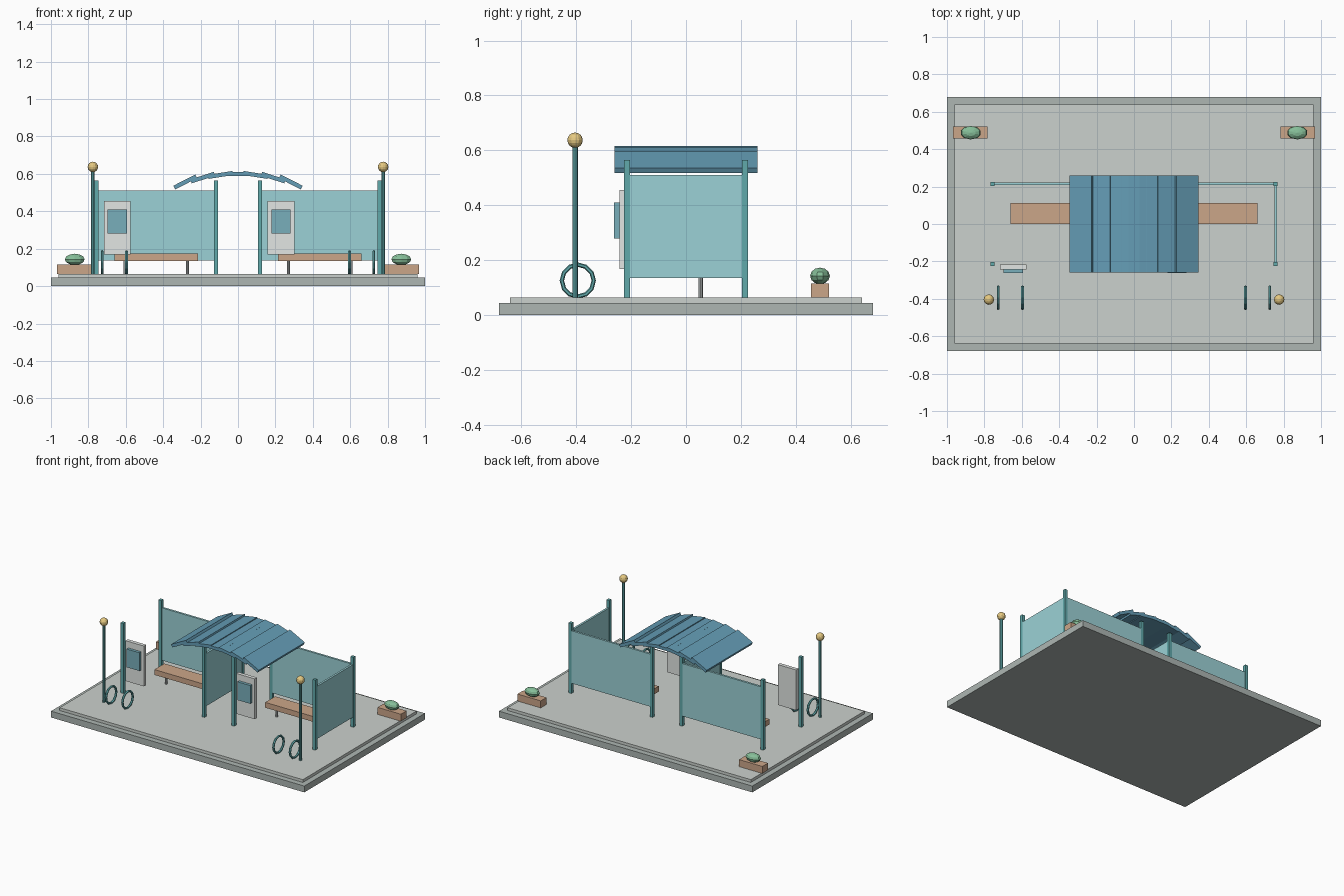
import bpy
from math import radians, pi

if "Cube" in bpy.data.objects:
    bpy.data.objects.remove(bpy.data.objects["Cube"])


def material(name, r, g, b):
    m = bpy.data.materials.new(name)
    m.diffuse_color = (r, g, b, 1)
    m.use_nodes = True
    m.node_tree.nodes["Principled BSDF"].inputs["Base Color"].default_value = m.diffuse_color
    return m


STONE = material("dark_stone", 0.42, 0.47, 0.45)
PAVING = material("paving", 0.60, 0.64, 0.61)
GLASS = material("teal_glass", 0.33, 0.64, 0.67)
FRAME = material("teal_frame", 0.12, 0.40, 0.41)
ROOF = material("blue_roof", 0.13, 0.34, 0.47)
WOOD = material("wood", 0.60, 0.38, 0.25)
METAL = material("metal", 0.52, 0.55, 0.55)
BOARD = material("pale_board", 0.76, 0.79, 0.77)
SCREEN = material("screen", 0.19, 0.43, 0.50)
LEAF = material("leaf", 0.24, 0.52, 0.32)
LAMP = material("lamp_glow", 0.78, 0.58, 0.22)


def finish(name, mat):
    ob = bpy.context.object
    ob.name = name
    ob.data.materials.append(mat)
    return ob


def box(name, centre, size, mat, tilt=0):
    bpy.ops.mesh.primitive_cube_add(size=1, location=centre, rotation=(0, tilt, 0))
    ob = finish(name, mat)
    ob.scale = size
    return ob


def rod(name, x, y, z0, z1, r, mat):
    bpy.ops.mesh.primitive_cylinder_add(vertices=8, radius=r, depth=z1 - z0,
                                        location=(x, y, (z0 + z1) / 2))
    return finish(name, mat)


def ball(name, centre, radii, segs, rings, mat):
    bpy.ops.mesh.primitive_uv_sphere_add(segments=segs, ring_count=rings, radius=1,
                                         location=centre)
    ob = finish(name, mat)
    ob.scale = radii
    return ob


# Stepped platform
FLOOR = 0.065
box("platform_base", (0, 0, 0.0225), (2, 1.36, 0.045), STONE)
box("platform_paving", (0, 0, 0.055), (1.92, 1.28, 0.02), PAVING)

# Two identical shelter bays
for cx in (-0.4375, 0.4375):
    for sx in (-1, 1):
        for sy in (-1, 1):
            box("shelter_post", (cx + sx * 0.32, sy * 0.214, 0.315),
                (0.022, 0.022, 0.5), FRAME)
        rod("bench_leg", cx + sx * 0.167, 0.053, FLOOR, 0.14, 0.008, METAL)
    box("back_panel", (cx, 0.215, 0.3235), (0.64, 0.015, 0.375), GLASS)
    box("side_panel", (cx + 0.32, 0, 0.3235), (0.015, 0.43, 0.375), GLASS)
    box("bench_seat", (cx, 0.056, 0.154), (0.445, 0.112, 0.038), WOOD)
    box("notice_board", (cx - 0.208, -0.229, 0.312), (0.144, 0.026, 0.288), BOARD)
    box("notice_screen", (cx - 0.208, -0.251, 0.345), (0.102, 0.022, 0.13), SCREEN)

# Arched roof of overlapping slats
for i in range(-3, 4):
    box("roof_slat", (i * 0.094, 0, 0.599 - 0.0047 * i * i),
        (0.132, 0.52, 0.022), ROOF, radians(9 * i))

# Lamps, bike hoops and planters on both sides
for s in (-1, 1):
    rod("lamp_pole", s * 0.776, -0.404, FLOOR, 0.62, 0.01, FRAME)
    ball("lamp_globe", (s * 0.776, -0.404, 0.637), (0.028,) * 3, 12, 8, LAMP)
    for dx in (-0.065, 0.065):
        bpy.ops.mesh.primitive_torus_add(
            major_segments=12, minor_segments=6, major_radius=0.058, minor_radius=0.008,
            location=(s * 0.661 + dx, -0.394, 0.126), rotation=(0, pi / 2, 0))
        finish("bike_hoop", FRAME)
    box("planter_box", (s * 0.875, 0.488, 0.09), (0.184, 0.064, 0.05), WOOD)
    ball("planter_shrub", (s * 0.873, 0.488, 0.143), (0.056, 0.036, 0.03), 10, 6, LEAF)
